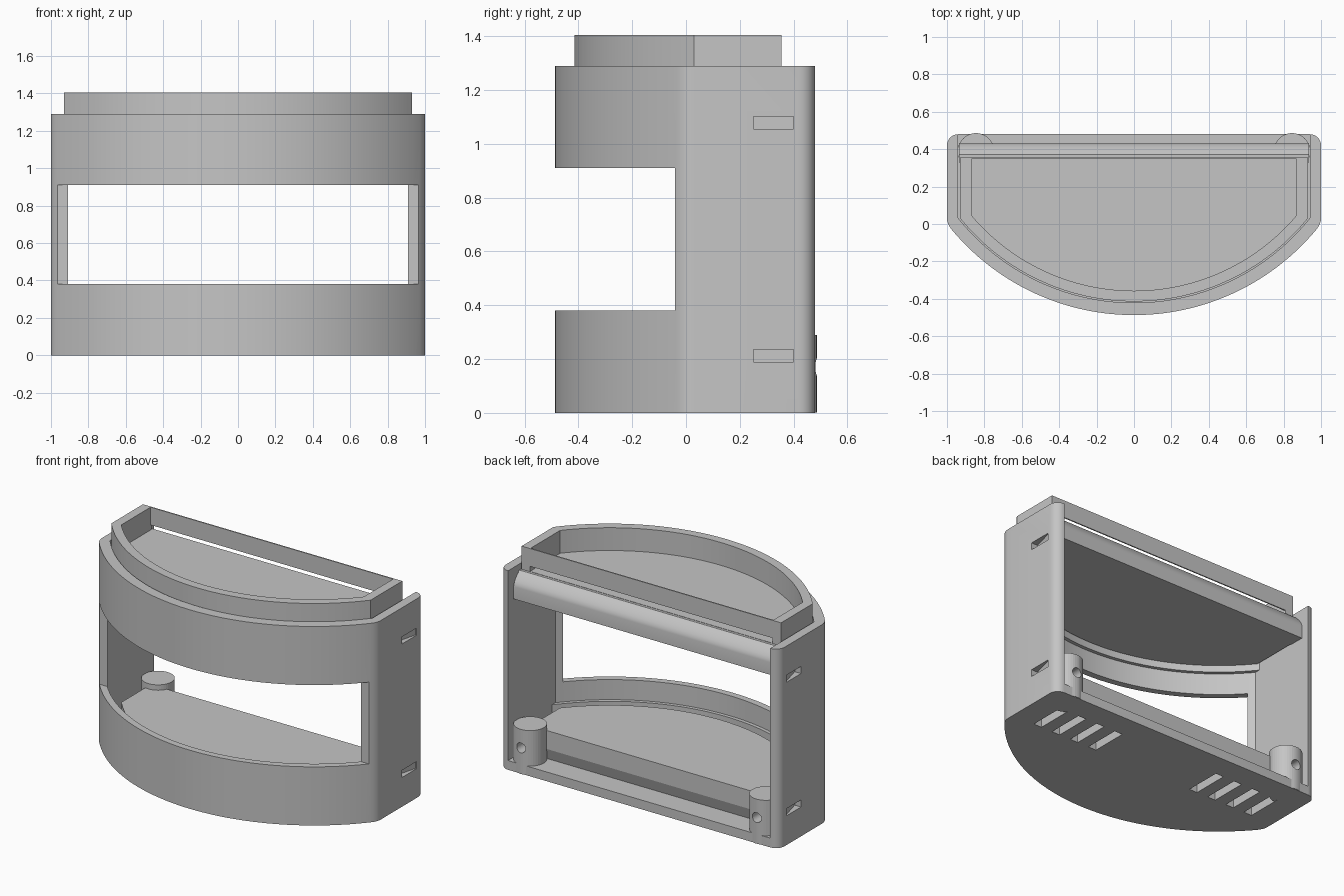
import bpy, bmesh, math
from mathutils import Matrix, Vector

if "Cube" in bpy.data.objects:
    bpy.data.objects.remove(bpy.data.objects["Cube"], do_unlink=True)

grey = bpy.data.materials.new("plain_grey")
grey.use_nodes = True
colour = (0.56, 0.56, 0.56, 1)
grey.diffuse_color = colour
grey.node_tree.nodes["Principled BSDF"].inputs["Base Color"].default_value = colour

HEIGHT = 1.29
BACK = 0.48
RADIUS = 1.268
CENTRE = RADIUS - 0.487


def d_outline(wall, half, back, corner=0.0, steps=56):
    """Half-moon outline: bowed front, straight sides and flat back."""
    r = RADIUS - wall
    a = math.asin(half / r)
    pts = []
    for i in range(steps + 1):
        t = -a + 2 * a * i / steps
        pts.append((r * math.sin(t), CENTRE - r * math.cos(t)))
    if corner:
        # Soften the meeting of bow and straight side
        tip = Vector(pts[-1])
        start, end = Vector(pts[-2]), tip + Vector((0, 0.03))
        soft = [start.lerp(tip, t).lerp(tip.lerp(end, t), t) for t in (0.25, 0.5, 0.75, 1)]
        pts = [(-p.x, p.y) for p in reversed(soft)] + pts[1:-1] + [(p.x, p.y) for p in soft]
    for side in (1, -1):
        if corner:
            arc = [math.radians(90 * i / 8) for i in range(9)]
            if side < 0:
                arc.reverse()
            pts += [(side * (half - corner + corner * math.cos(t)),
                     back - corner + corner * math.sin(t)) for t in arc]
        else:
            pts.append((side * half, back))
    return pts


def prism(name, pts, low, high, axis="z"):
    """Extrude a closed outline along z, or a (y, z) section along x."""
    bm = bmesh.new()
    rings = []
    for h in (low, high):
        rings.append([bm.verts.new((p[0], p[1], h) if axis == "z" else (h, p[0], p[1]))
                      for p in pts])
    bm.faces.new(rings[0])
    bm.faces.new(rings[1])
    n = len(pts)
    for i in range(n):
        j = (i + 1) % n
        bm.faces.new((rings[0][i], rings[0][j], rings[1][j], rings[1][i]))
    return finish(name, bm)


def finish(name, bm):
    bmesh.ops.recalc_face_normals(bm, faces=bm.faces)
    mesh = bpy.data.meshes.new(name)
    bm.to_mesh(mesh)
    bm.free()
    mesh.materials.append(grey)
    ob = bpy.data.objects.new(name, mesh)
    bpy.context.collection.objects.link(ob)
    return ob


def box(name, x0, x1, y0, y1, z0, z1):
    return prism(name, [(x0, y0), (x1, y0), (x1, y1), (x0, y1)], z0, z1)


def cylinder(name, centre, radius, depth, rot=None):
    bm = bmesh.new()
    m = Matrix.Translation(Vector(centre)) @ (rot or Matrix())
    bmesh.ops.create_cone(bm, cap_ends=True, segments=40, radius1=radius,
                          radius2=radius, depth=depth, matrix=m)
    return finish(name, bm)


def combine(target, other, operation="DIFFERENCE"):
    """Cut away or merge in the other solid, then throw it away."""
    mod = target.modifiers.new("combine", "BOOLEAN")
    mod.operation = operation
    mod.solver = "EXACT"
    mod.object = other
    bpy.context.view_layer.objects.active = target
    bpy.ops.object.modifier_apply(modifier=mod.name)
    bpy.data.objects.remove(other, do_unlink=True)


# Housing: bowed shell, open at the back and top, thinner around its middle
housing = prism("housing", d_outline(0, 1, BACK, corner=0.06), 0, HEIGHT)
combine(housing, prism("cavity", d_outline(0.066, 0.94, 0.7), 0.06, 1.5))
combine(housing, prism("middle_cavity", d_outline(0.043, 0.94, 0.7), 0.25, 1.05))
combine(housing, box("window", -1.2, 1.2, -0.8, -0.04, 0.38, 0.91))

for side in (1, -1):
    # Vent slots in the floor
    for i in range(4):
        x = side * (0.81 - 0.14 * i)
        combine(housing, box("vent", x - 0.029, x + 0.029, 0.08, 0.322, -0.1, 0.1))
    # Wedge notches in the side walls
    for z in (0.19, 1.055):
        wedge = [(side * 1.05, 0.25), (side * 0.955, 0.25),
                 (side * 0.993, 0.40), (side * 1.05, 0.40)]
        combine(housing, prism("notch", wedge, z, z + 0.046))

# Lower shelf: raised island with a groove around it and an undercut foot
shelf = prism("lower_shelf", d_outline(0.13, 0.87, 0.35), 0.135, 0.255)
foot = [(0.345, 0.14), (0.35, 0.135), (0.325, 0.058), (0.3, 0.058), (0.3, 0.14)]
combine(shelf, prism("foot", foot, -0.87, 0.87, axis="x"), "UNION")

# Upper tray: solid deck, raised rim, and a slit under the thin back strip
deck = prism("upper_tray", d_outline(0.073, 0.93, 0.355), 1.09, 1.405)
combine(deck, prism("tray_inside", d_outline(0.13, 0.87, 0.347), 1.257, 1.5))
combine(deck, box("tray_slit", -0.87, 0.87, 0.3, 0.4, 1.257, HEIGHT))

# Rounded beam along the back of the tray
beam = [(0.33, 1.09), (0.43, 1.09), (0.43, 1.17), (0.427, 1.185), (0.419, 1.201),
        (0.407, 1.218), (0.392, 1.235), (0.372, 1.255), (0.33, 1.255)]
combine(deck, prism("back_beam", beam, -0.935, 0.935, axis="x"), "UNION")

# Screw posts with a hole facing the back
for side, label in ((1, "left"), (-1, "right")):
    post = cylinder(label + "_screw_post", (side * 0.845, 0.388, 0.1455), 0.098, 0.289)
    combine(post, cylinder("screw_hole", (side * 0.845, 0.45, 0.17), 0.032, 0.24,
                           Matrix.Rotation(math.pi / 2, 4, "X")))

# Soft shading on the gentle curves, crisp edges elsewhere
for ob in (housing, deck):
    bpy.ops.object.select_all(action="DESELECT")
    ob.select_set(True)
    bpy.context.view_layer.objects.active = ob
    bpy.ops.object.shade_smooth_by_angle(angle=math.radians(25))
